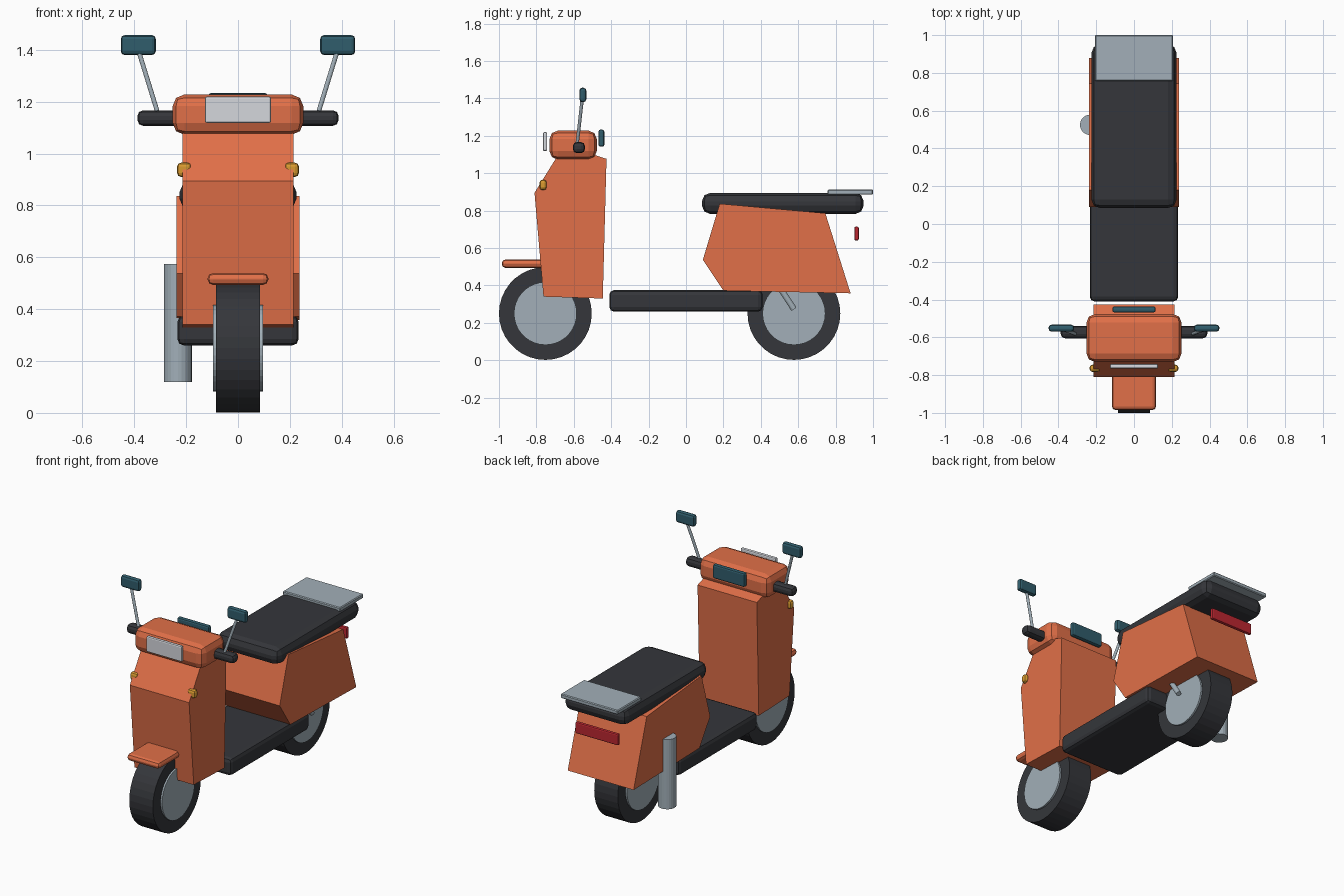
import bpy, bmesh, math
from mathutils import Vector

if "Cube" in bpy.data.objects:
    bpy.data.objects.remove(bpy.data.objects["Cube"])


def material(name, r, g, b):
    m = bpy.data.materials.new(name)
    m.diffuse_color = (r, g, b, 1)
    m.use_nodes = True
    m.node_tree.nodes["Principled BSDF"].inputs["Base Color"].default_value = m.diffuse_color
    return m


ORANGE = material("orange_paint", 0.75, 0.16, 0.065)
BLACK = material("black_rubber", 0.035, 0.037, 0.043)
METAL = material("pale_metal", 0.36, 0.43, 0.48)
TEAL = material("teal_glass", 0.03, 0.11, 0.15)
LENS = material("clear_lens", 0.66, 0.68, 0.72)
AMBER = material("amber_lens", 0.70, 0.33, 0.03)
RED = material("red_lens", 0.50, 0.02, 0.03)


def add(name, bm, mat):
    bmesh.ops.recalc_face_normals(bm, faces=bm.faces)
    mesh = bpy.data.meshes.new(name)
    bm.to_mesh(mesh)
    bm.free()
    mesh.materials.append(mat)
    ob = bpy.data.objects.new(name, mesh)
    bpy.context.collection.objects.link(ob)
    return ob


def box(name, x, y, z, mat, bevel=0.0, segments=2):
    """Box from (min, max) ranges, with an optional rounded edge."""
    bm = bmesh.new()
    bmesh.ops.create_cube(bm, size=1)
    for v in bm.verts:
        v.co = [r[0] if c < 0 else r[1] for c, r in zip(v.co, (x, y, z))]
    ob = add(name, bm, mat)
    if bevel:
        mod = ob.modifiers.new("bevel", 'BEVEL')
        mod.width, mod.segments = bevel, segments
    return ob


def rod(name, a, b, radius, mat, sides=32):
    """Flat-capped cylinder between two points."""
    a, b = Vector(a), Vector(b)
    bm = bmesh.new()
    bmesh.ops.create_cone(bm, cap_ends=True, segments=sides, radius1=radius,
                          radius2=radius, depth=(b - a).length)
    ob = add(name, bm, mat)
    ob.location = (a + b) / 2
    ob.rotation_euler = (b - a).to_track_quat('Z', 'Y').to_euler()
    return ob


def slab(name, profile, half, mat):
    """Side profile (y, z) extruded across x."""
    bm = bmesh.new()
    face = bm.faces.new([bm.verts.new((-half, y, z)) for y, z in profile])
    new = bmesh.ops.extrude_face_region(bm, geom=[face])["geom"]
    bmesh.ops.translate(bm, vec=(2 * half, 0, 0),
                        verts=[v for v in new if isinstance(v, bmesh.types.BMVert)])
    return add(name, bm, mat)


# Wheels
for side, y in (("front", -0.752), ("rear", 0.577)):
    rod(side + "_tyre", (-0.085, y, 0.25), (0.085, y, 0.25), 0.248, BLACK, 36)
    rod(side + "_wheel_disc", (-0.096, y, 0.25), (0.096, y, 0.25), 0.168, METAL, 36)

# Bodywork
slab("front_shield", [(-0.81, 0.895), (-0.67, 1.12), (-0.56, 1.12), (-0.425, 1.077),
                      (-0.445, 0.33), (-0.762, 0.34)], 0.214, ORANGE)
slab("rear_body", [(0.18, 0.837), (0.09, 0.537), (0.20, 0.372),
                   (0.88, 0.358), (0.745, 0.786)], 0.238, ORANGE)
box("front_mudguard", (-0.117, 0.117), (-0.985, -0.6), (0.494, 0.539), ORANGE, 0.02)
box("footboard", (-0.234, 0.234), (-0.41, 0.41), (0.26, 0.375), BLACK, 0.025)
box("seat", (-0.226, 0.226), (0.085, 0.95), (0.782, 0.895), BLACK, 0.045)
box("luggage_rack", (-0.207, 0.207), (0.757, 1.0), (0.885, 0.913), METAL, 0.005, 1)
box("tail_lamp", (-0.155, 0.155), (0.9, 0.924), (0.64, 0.714), RED, 0.008)

# Handlebar housing
box("handlebar_housing", (-0.252, 0.252), (-0.73, -0.477), (1.073, 1.228), ORANGE, 0.045)
box("headlamp", (-0.128, 0.128), (-0.765, -0.742), (1.118, 1.22), LENS, 0.008)
box("instrument_panel", (-0.115, 0.115), (-0.468, -0.437), (1.142, 1.233), TEAL, 0.01)

# Paired grips, mirrors and indicators
for side, s in (("right", 1), ("left", -1)):
    def span(a, b):
        return tuple(sorted((s * a, s * b)))
    box(side + "_grip", span(0.2, 0.388), (-0.605, -0.54), (1.107, 1.167), BLACK, 0.022)
    rod(side + "_mirror_stem", (s * 0.312, -0.581, 1.165), (s * 0.383, -0.555, 1.395),
        0.009, METAL, 12)
    box(side + "_mirror", span(0.317, 0.452), (-0.57, -0.533), (1.38, 1.457), TEAL, 0.015)
    box(side + "_indicator", span(0.18, 0.235), (-0.783, -0.745), (0.91, 0.965), AMBER, 0.015)

# Exhaust and side stand
rod("exhaust", (-0.232, 0.525, 0.12), (-0.232, 0.525, 0.575), 0.054, METAL, 24)
rod("side_stand", (0.13, 0.495, 0.40), (0.13, 0.577, 0.273), 0.016, METAL, 12)
